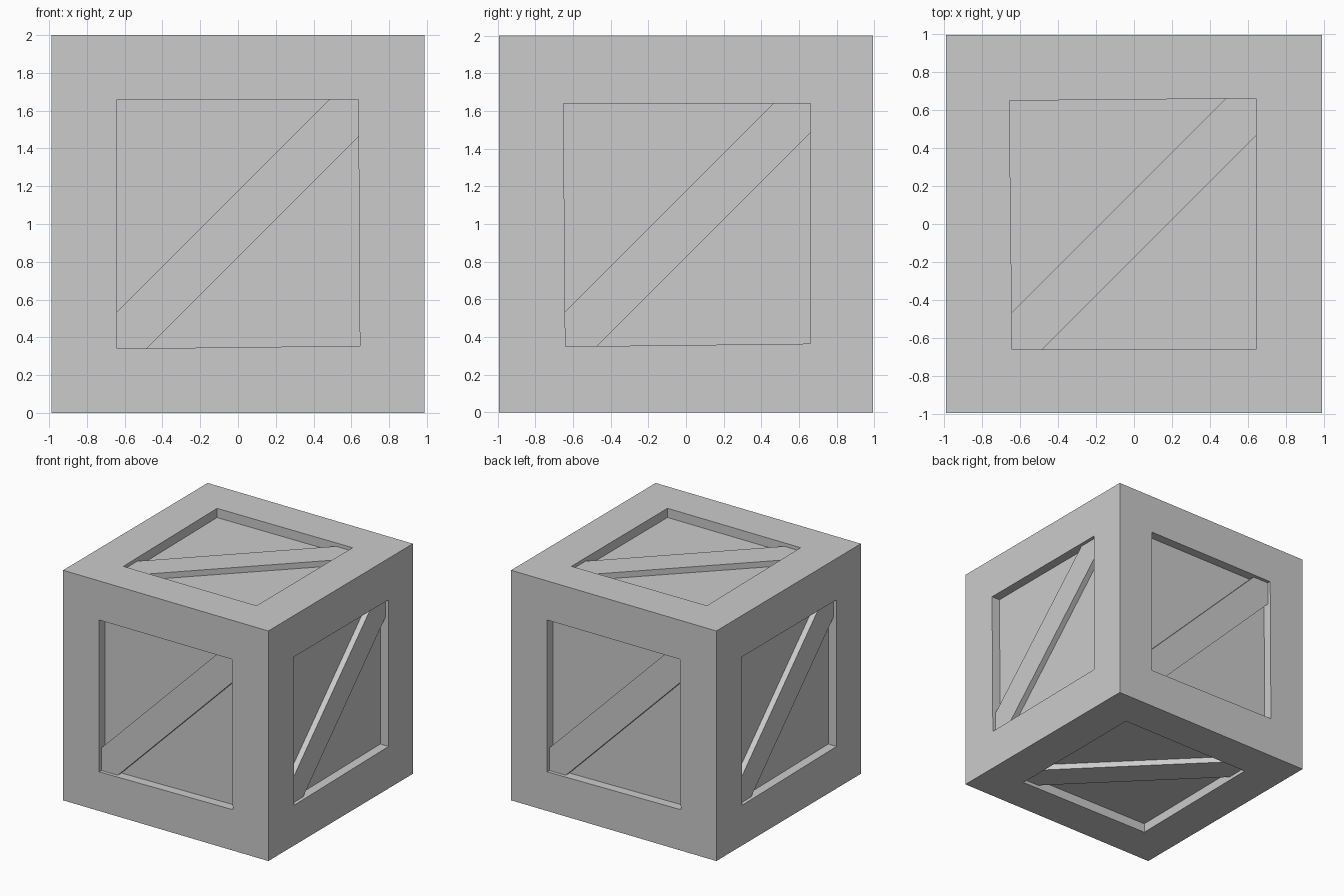
import bpy
from mathutils import Vector

if "Cube" in bpy.data.objects:
    bpy.data.objects.remove(bpy.data.objects["Cube"])

HX, HY, HZ = 0.987, 0.993, 1.0      # half sizes of the crate
PANEL, PLANK = 0.08, 0.03           # depth of the panel and of the plank face
HALF = 0.177                        # plank half width measured along v
CENTRE = Vector((0, 0, HZ))

X, Y, Z = Vector((1, 0, 0)), Vector((0, 1, 0)), Vector((0, 0, 1))

# slightly hand-cut openings: bottom left, bottom right, top right, top left
OPEN_Y = [(-.64, -.66), (.645, -.645), (.637, .66), (-.64, .66)]
OPEN_X = [(-.64, -.65), (.66, -.635), (.66, .64), (-.65, .64)]
OPEN_Z = [(-.64, -.66), (.64, -.66), (.64, .66), (-.655, .648)]

# name, right, up, outward, half width, half height, half depth, opening
SIDES = [
    ("front", X, Z, -Y, HX, HZ, HY, OPEN_Y),
    ("back", -X, Z, Y, HX, HZ, HY, OPEN_Y),
    ("right", Y, Z, X, HY, HZ, HX, OPEN_X),
    ("left", -Y, Z, -X, HY, HZ, HX, OPEN_X),
    ("top", X, Y, Z, HX, HY, HZ, OPEN_Z),
    ("bottom", X, -Y, -Z, HX, HY, HZ, OPEN_Z),
]


def make(name, verts, faces):
    mesh = bpy.data.meshes.new(name)
    mesh.from_pydata(verts, [], faces)
    mesh.update()
    obj = bpy.data.objects.new(name, mesh)
    bpy.context.collection.objects.link(obj)
    return obj


def bridge(a, b):
    """Quads joining two rings of four vertices."""
    return [(a + i, a + (i + 1) % 4, b + (i + 1) % 4, b + i) for i in range(4)]


def lerp(p, q, t):
    return (p[0] + (q[0] - p[0]) * t, p[1] + (q[1] - p[1]) * t)


def cut(p, q, off):
    """Point on p-q where v - u equals off."""
    dp, dq = p[1] - p[0], q[1] - q[0]
    return lerp(p, q, (off - dp) / (dq - dp))


for name, u, v, n, w, h, d, opening in SIDES:
    def place(pts, depth):
        return [CENTRE + u * a + v * b + n * (d - depth) for a, b in pts]

    # frame with sunken panel
    outer = [(-w, -h), (w, -h), (w, h), (-w, h)]
    verts = place(outer, 0) + place(opening, 0) + place(opening, PANEL)
    make(name + "_frame", verts, bridge(0, 4) + bridge(4, 8) + [(8, 9, 10, 11)])

    # diagonal plank trimmed to the opening
    bl, br, tr, tl = opening
    shape = [bl, cut(bl, br, -HALF), cut(br, tr, -HALF),
             tr, cut(tr, tl, HALF), cut(tl, bl, HALF)]
    verts = place(shape, PLANK) + place(shape, PANEL)
    make(name + "_plank", verts,
         [tuple(range(6)), (7, 8, 2, 1), (10, 11, 5, 4)])
